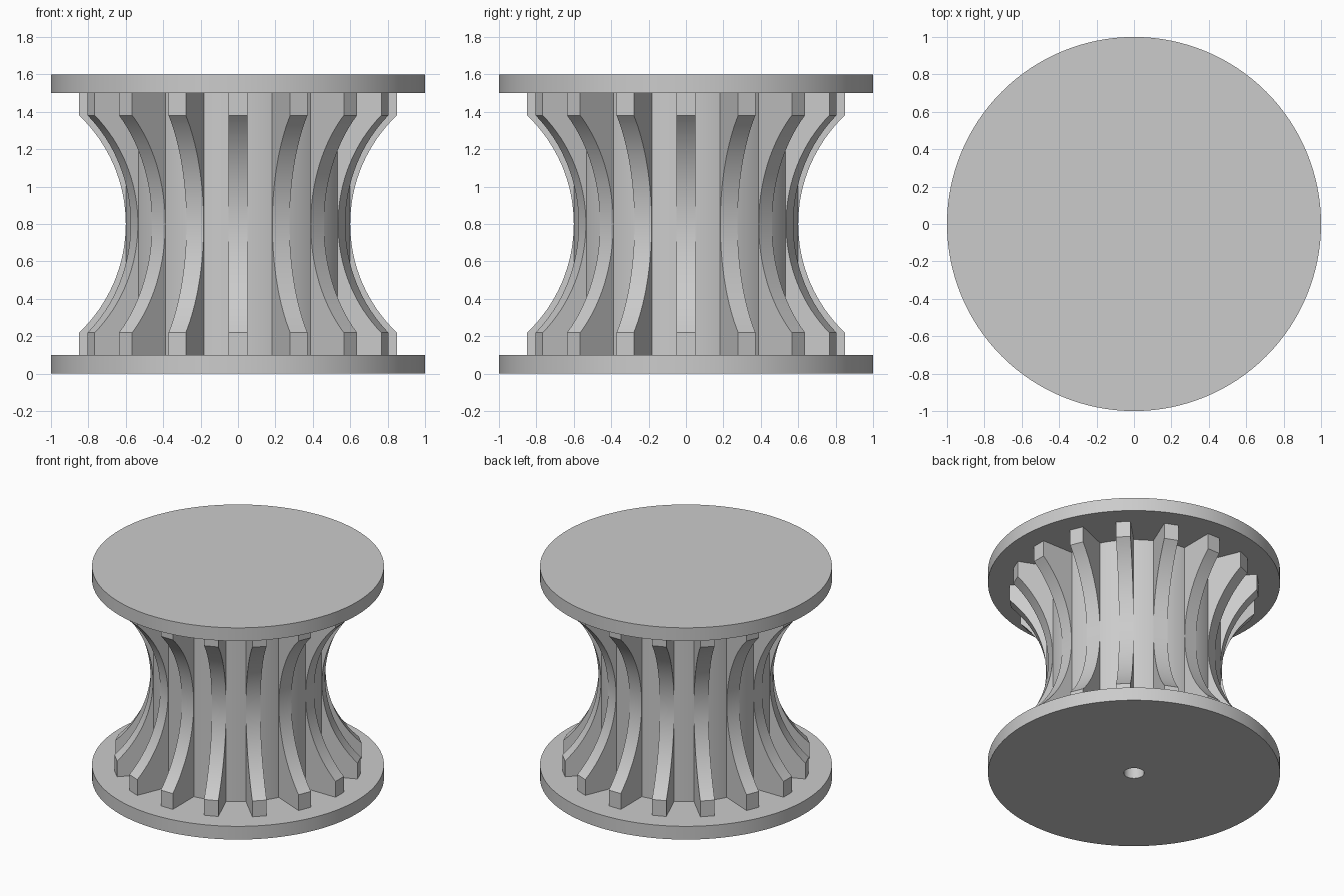
import bpy, bmesh, math
from mathutils import Matrix, Vector

cube = bpy.data.objects.get("Cube")
if cube:
    bpy.data.objects.remove(cube, do_unlink=True)

FLANGE_R, CORE_R, BORE_R, RIB_R = 1.0, 0.6, 0.07, 0.85
HEIGHT, FLANGE_T = 1.6, 0.1
RIBS, RIB_W = 16, 0.1
ARC_R = 0.8                      # radius of the concave rib edge

grey = bpy.data.materials.new("light grey")
grey.use_nodes = True
grey.diffuse_color = (0.6, 0.6, 0.6, 1)
grey.node_tree.nodes["Principled BSDF"].inputs["Base Color"].default_value = (0.6, 0.6, 0.6, 1)


def finish(bm, name):
    """Turn a bmesh into a shaded, coloured object."""
    bmesh.ops.recalc_face_normals(bm, faces=bm.faces)
    mesh = bpy.data.meshes.new(name)
    bm.to_mesh(mesh)
    bm.free()
    mesh.materials.append(grey)
    obj = bpy.data.objects.new(name, mesh)
    bpy.context.collection.objects.link(obj)
    bpy.ops.object.select_all(action='DESELECT')
    obj.select_set(True)
    bpy.context.view_layer.objects.active = obj
    bpy.ops.object.shade_smooth_by_angle(angle=math.radians(30))
    return obj


def lathe(name, profile, steps=128):
    """Revolve an (r, z) profile around the z axis."""
    bm = bmesh.new()
    verts = [bm.verts.new((r, 0, z)) for r, z in profile]
    edges = [bm.edges.new(pair) for pair in zip(verts, verts[1:])]
    bmesh.ops.spin(bm, geom=verts + edges, cent=(0, 0, 0), axis=(0, 0, 1),
                   angle=math.tau, steps=steps)
    bmesh.ops.remove_doubles(bm, verts=bm.verts, dist=0.0005)
    return finish(bm, name)


# Spool body: two flanges, the core and a blind bore from below
low, high = FLANGE_T, HEIGHT - FLANGE_T
lathe("spool_body", [
    (0, high), (BORE_R, high), (BORE_R, 0), (FLANGE_R, 0), (FLANGE_R, low),
    (CORE_R, low), (CORE_R, high), (FLANGE_R, high), (FLANGE_R, HEIGHT), (0, HEIGHT)])

# Rib outline: straight feet joined by a concave arc touching the core
arc_centre = CORE_R + ARC_R
half = math.acos((arc_centre - RIB_R) / ARC_R)
inner, sink, arc_steps = CORE_R - 0.05, 0.01, 32
outline = [(inner, low - sink), (RIB_R, low - sink)]
for i in range(arc_steps + 1):
    a = half * (2 * i / arc_steps - 1)
    outline.append((arc_centre - ARC_R * math.cos(a), HEIGHT / 2 + ARC_R * math.sin(a)))
outline += [(RIB_R, high + sink), (inner, high + sink)]

# Ribs around the core
bm = bmesh.new()
for k in range(RIBS):
    turn = Matrix.Rotation(math.tau * k / RIBS, 3, 'Z')
    sides = [[bm.verts.new(turn @ Vector((r, y, z))) for r, z in outline]
             for y in (-RIB_W / 2, RIB_W / 2)]
    for side in sides:
        bm.faces.new(side)
    for i in range(len(outline)):
        bm.faces.new((sides[0][i - 1], sides[0][i], sides[1][i], sides[1][i - 1]))
finish(bm, "ribs")
